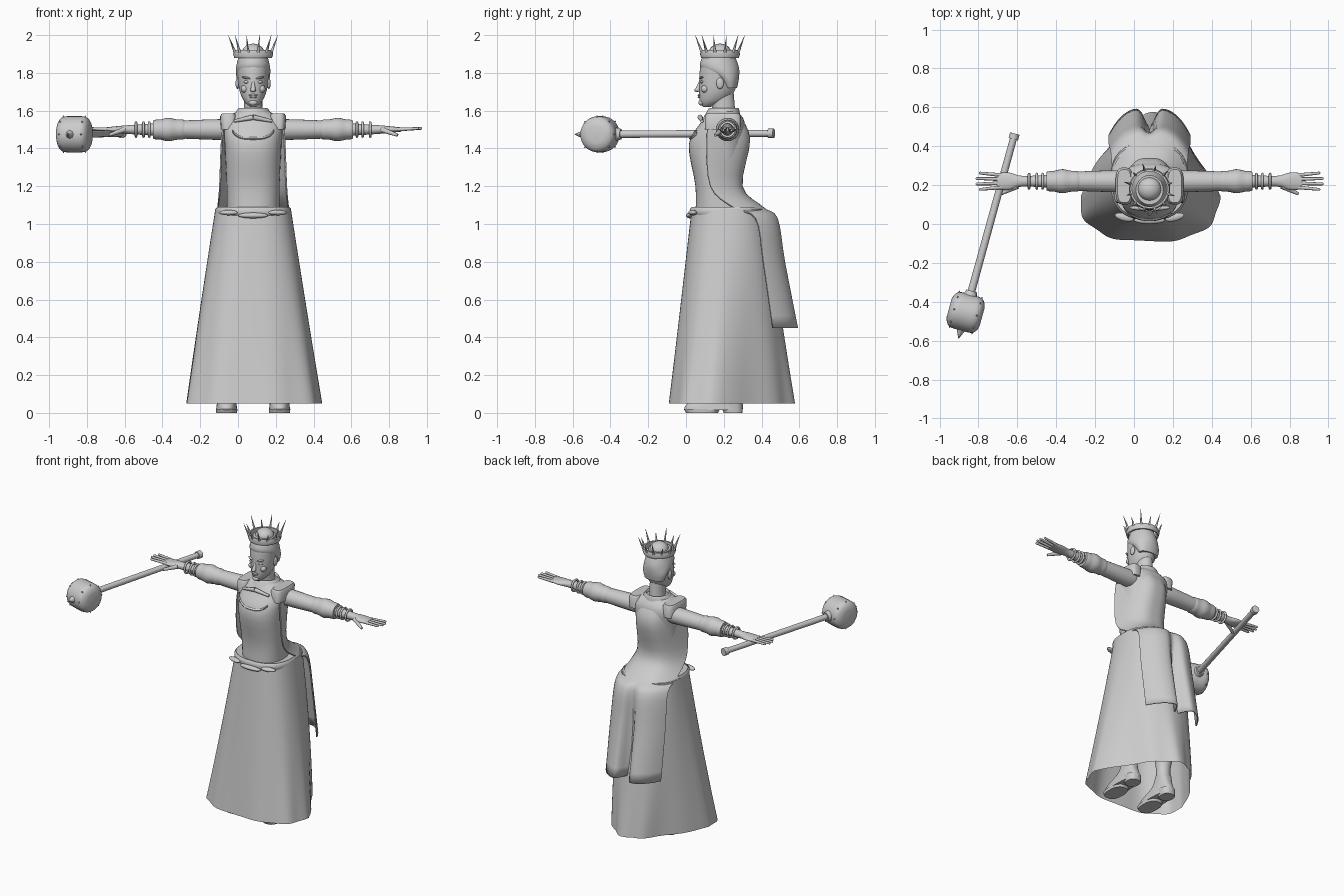
import bpy, bmesh, math
from math import sin, cos, pi, tau
from mathutils import Vector

cube = bpy.data.objects.get("Cube")
if cube:
    bpy.data.objects.remove(cube)

BODY_X = 0.08      # centre line of the figure
HEAD_Y = 0.18
ARM_Y, ARM_Z = 0.22, 1.5
WAIST_Z, HEM_Z = 1.08, 0.05
UP = Vector((0, 0, 1))
SIDES = (-1, 1)

grey = bpy.data.materials.new("light_grey")
grey.use_nodes = True
grey.diffuse_color = (0.6, 0.6, 0.6, 1)
grey.node_tree.nodes["Principled BSDF"].inputs["Base Color"].default_value = grey.diffuse_color


def finish(part, name):
    part.name = name
    part.data.materials.clear()
    part.data.materials.append(grey)
    bpy.ops.object.select_all(action='DESELECT')
    part.select_set(True)
    bpy.context.view_layer.objects.active = part
    bpy.ops.object.shade_smooth_by_angle(angle=math.radians(50))
    return part


def loft(name, rows, closed=True, caps=True):
    """Skin a list of equal-length point rows."""
    bm = bmesh.new()
    rows = [[bm.verts.new(point) for point in row] for row in rows]
    count = len(rows[0])
    for low, high in zip(rows, rows[1:]):
        for i in range(count if closed else count - 1):
            j = (i + 1) % count
            bm.faces.new((low[i], low[j], high[j], high[i]))
    if caps:
        bm.faces.new(rows[0])
        bm.faces.new(rows[-1])
    bmesh.ops.recalc_face_normals(bm, faces=bm.faces)
    mesh = bpy.data.meshes.new(name)
    bm.to_mesh(mesh)
    bm.free()
    part = bpy.data.objects.new(name, mesh)
    bpy.context.collection.objects.link(part)
    return finish(part, name)


def smooth(keys, steps=4):
    """Catmull-Rom interpolation through a few key tuples."""
    keys = [Vector(key) for key in keys]
    padded = [keys[0]] + keys + [keys[-1]]
    result = []
    for a, b, c, d in zip(padded, padded[1:], padded[2:], padded[3:]):
        for step in range(steps):
            t = step / steps
            tangent_b, tangent_c = (c - a) / 2, (d - b) / 2
            ease = t * t * (3 - 2 * t)
            result.append(b.lerp(c, ease) + tangent_b * t * (1 - t) ** 2 - tangent_c * t * t * (1 - t))
    return result + [keys[-1]]


def power(value, exponent):
    return math.copysign(abs(value) ** exponent, value)


def oval(z, half_width, front, back, x=BODY_X, count=40, middle=0.5, taper=0, square=1, fold=0):
    """Horizontal section between a front and a back y, with optional narrowed back and folds."""
    centre = front + (back - front) * middle
    points = []
    for i in range(count):
        angle = tau * i / count
        across, depth = power(cos(angle), square), power(sin(angle), square)
        wave = 1 + fold * sin(9 * angle + 1)
        reach = back - centre if depth > 0 else centre - front
        width = half_width * wave * (1 - taper * max(0, depth))
        points.append((x + across * width, centre + wave * depth * reach, z))
    return points


def ovals(name, keys, steps=4, caps=True, **options):
    rows = smooth(keys, steps) if steps > 1 else keys
    return loft(name, [oval(*row, **options) for row in rows], caps=caps)


def disc(centre, first, second, count=24):
    """Round section spanned by two radius vectors."""
    return [centre + first * cos(tau * i / count) + second * sin(tau * i / count)
            for i in range(count)]


def rod(name, start, end, radius, end_radius, sides=12):
    start, end = Vector(start), Vector(end)
    bpy.ops.mesh.primitive_cone_add(vertices=sides, radius1=radius, radius2=end_radius,
                                    depth=(end - start).length, location=(start + end) / 2)
    part = bpy.context.object
    part.rotation_euler = (end - start).to_track_quat('Z', 'Y').to_euler()
    return finish(part, name)


def ball(name, location, size, rotation=(0, 0, 0)):
    bpy.ops.mesh.primitive_uv_sphere_add(segments=20, ring_count=12, radius=1,
                                         location=location, rotation=rotation)
    bpy.context.object.scale = size
    return finish(bpy.context.object, name)


# Skirt: flares and gathers folds toward an open hem, narrowed at the back
skirt = [oval(WAIST_Z, 0.13, 0.06, 0.33, count=96)]
for step in range(13):
    t = step / 12
    skirt.append(oval(WAIST_Z + (HEM_Z - WAIST_Z) * t, 0.2 + 0.16 * t, 0.03 - 0.12 * t,
                      0.42 + 0.15 * t, count=96, middle=0.5 - 0.15 * t, taper=0.55 * t,
                      square=0.8, fold=0.02 * t * t))
loft("skirt", skirt, caps=False)

# Waistband with a front buckle and side clasps
ovals("waistband", [(1.04, 0.19, 0.03, 0.4), (1.05, 0.2, 0.02, 0.41), (WAIST_Z, 0.2, 0.02, 0.41),
                    (1.09, 0.19, 0.03, 0.4)], steps=1, caps=False, square=0.8)
ball("buckle", (BODY_X, 0.02, 1.045), (0.08, 0.02, 0.015))
for side in SIDES:
    ball("waist_clasp", (BODY_X + side * 0.13, 0.035, 1.06), (0.05, 0.02, 0.014), (0, 0, side / 4))

# Bodice with a curved neckline
ovals("bodice", [(1.05, 0.14, 0.05, 0.34), (1.2, 0.14, 0.05, 0.28), (1.42, 0.15, 0.015, 0.31),
                 (1.54, 0.155, 0.08, 0.31), (1.6, 0.08, 0.12, 0.27)], square=0.85)
neckline = []
for row in range(5):
    bulge = 0.01 * sin(pi * row / 4)
    neckline.append([(BODY_X + 0.11 * u, 0.025 - bulge + 0.035 * u * u, 1.46 - row / 250 + 0.04 * u ** 4)
                     for u in (i / 8 - 1 for i in range(17))])
loft("neckline_trim", neckline, closed=False, caps=False)

# Back drape: waistcoat, bustle and two hanging lobes; keys are z, half width, edge, back, notch
drape = []
for z, half_width, edge, back, notch in smooth([
        (1.58, 0.15, 0.13, 0.28, 0), (1.45, 0.17, 0.11, 0.34, 0), (1.2, 0.18, 0.13, 0.3, 0),
        (1.09, 0.19, 0.25, 0.41, 0), (1.03, 0.2, 0.37, 0.49, 0.2), (0.8, 0.21, 0.41, 0.53, 0.5),
        (0.45, 0.21, 0.46, 0.6, 0.7)]):
    row = []
    for i in range(-24, 25):
        u = sin(pi * i / 48)
        lobe = 1 - abs(u) ** 3 - notch * math.exp(-(u * 6) ** 2)
        row.append((BODY_X + half_width * u, edge + (back - edge) * lobe, z))
    drape.append(row)
cloth = loft("back_drape", drape, closed=False, caps=False)
cloth.modifiers.new("thickness", 'SOLIDIFY').thickness = 0.008

# Shoulder straps, collar and neck
for side in SIDES:
    ovals("shoulder_strap", [(ARM_Z, 0.04, 0.1, 0.29), (1.57, 0.045, 0.1, 0.29),
                             (1.585, 0.035, 0.11, 0.28)],
          steps=1, x=BODY_X + side * 0.13, square=0.6)
    rod("collar_tie", (BODY_X, 0.075, 1.565), (BODY_X + side * 0.1, 0.085, 1.545), 0.014, 0.008)
ovals("neck", [(1.56, 0.07, 0.14, 0.26), (1.6, 0.05, 0.14, 0.26), (1.72, 0.05, 0.12, 0.25)])
ovals("collar", [(1.56, 0.11, 0.09, 0.29), (1.61, 0.08, 0.12, 0.28), (1.61, 0.07, 0.13, 0.27),
                 (1.58, 0.06, 0.14, 0.26)], caps=False)

# Head and hair
ovals("head", [(1.62, 0.015, 0.09, 0.13), (1.65, 0.048, 0.073, 0.21), (1.71, 0.073, 0.07, 0.26),
               (1.8, 0.083, 0.072, 0.274), (1.86, 0.08, 0.085, 0.265), (1.92, 0.03, 0.14, 0.21)])
ovals("hair", [(1.72, 0.07, 0.2, 0.27), (1.77, 0.087, 0.16, 0.28), (1.83, 0.09, 0.075, 0.28),
               (1.91, 0.07, 0.1, 0.25)])

# Face
rod("nose", (BODY_X, 0.076, 1.755), (BODY_X, 0.06, 1.705), 0.006, 0.015)
ball("nose_tip", (BODY_X, 0.058, 1.708), (0.012, 0.014, 0.01))
ball("upper_lip", (BODY_X, 0.07, 1.682), (0.024, 0.008, 0.006))
ball("lower_lip", (BODY_X, 0.07, 1.672), (0.02, 0.008, 0.006))
ball("chin", (BODY_X, 0.082, 1.642), (0.023, 0.016, 0.015))
for side in SIDES:
    ball("eye", (BODY_X + side * 0.034, 0.084, 1.752), (0.017, 0.01, 0.008))
    ball("brow", (BODY_X + side * 0.037, 0.08, 1.774), (0.024, 0.01, 0.006), (0, -side / 5, side / 3))
    ball("cheek", (BODY_X + side * 0.045, 0.1, 1.715), (0.02, 0.02, 0.02))
    ball("ear", (BODY_X + side * 0.083, HEAD_Y, 1.745), (0.01, 0.02, 0.03))

# Crown band with alternating tall and short outward spikes
crown = []
for z, radius in ((1.88, 0.09), (1.88, 0.1), (1.9, 0.106), (1.92, 0.1), (1.92, 0.09), (1.88, 0.09)):
    crown.append(oval(z, radius, HEAD_Y - radius, HEAD_Y + radius))
loft("crown_band", crown, caps=False)
ball("crown_cap", (BODY_X, HEAD_Y, 1.905), (0.06, 0.06, 0.05))
for i in range(12):
    angle = tau * (i + 0.5) / 12
    outward = Vector((cos(angle), sin(angle), 0))
    base = Vector((BODY_X, HEAD_Y, 1.91)) + outward / 10
    length = 0.09 if i % 2 else 0.055
    rod("crown_spike", base, base + (UP + outward * 0.4) * length, 0.008, 0.0006, 8)


def sleeve(name, side, keys):
    """Loft along the arm; keys are distance from the centre line, depth radius, height radius."""
    loft(name, [disc(Vector((BODY_X + side * along, ARM_Y, ARM_Z)), Vector((0, depth, 0)), UP * height)
                for along, depth, height in keys])


# Arms and hands, mirrored about the centre line
for side in SIDES:
    sleeve("upper_sleeve", side, smooth([(0.1, 0.05, 0.05), (0.17, 0.056, 0.055),
                                         (0.37, 0.05, 0.048)]))
    puff = []
    for i in range(13):
        radius = 0.045 + 0.014 * sin(pi * i / 12) ** 0.5 + 0.003 * cos(i)
        puff.append((0.36 + 0.17 * i / 12, radius, radius))
    sleeve("puffed_cuff", side, puff)
    sleeve("forearm_and_palm", side, smooth([(0.5, 0.035, 0.034), (0.65, 0.027, 0.024),
                                             (0.72, 0.044, 0.018), (0.785, 0.042, 0.011)]))
    for along in (0.55, 0.58, 0.62):
        bpy.ops.mesh.primitive_torus_add(major_segments=32, minor_segments=8, major_radius=0.037,
                                         minor_radius=0.007, rotation=(0, pi / 2, 0),
                                         location=(BODY_X + side * along, ARM_Y, ARM_Z))
        finish(bpy.context.object, "bracelet")
    for k in (-1.5, -0.5, 0.5, 1.5):
        knuckle = Vector((BODY_X + side * 0.765, ARM_Y + k * 0.021, ARM_Z))
        tip = knuckle + Vector((side * (0.125 - k * k / 120), k * 0.007, 0.006))
        rod("finger", knuckle, tip, 0.01, 0.007)
        ball("fingertip", tip, (0.007, 0.007, 0.007))
    rod("thumb", (BODY_X + side * 0.68, 0.195, ARM_Z), (BODY_X + side * 0.765, 0.155, 1.47), 0.015, 0.008)

# Mace: handle, pommel, barrel head and spikes
grip, hub = Vector((-0.613, 0.465, 1.48)), Vector((-0.866, -0.455, 1.475))
along = (hub - grip).normalized()
axle = along.cross(UP).normalized()
rod("mace_handle", grip, hub, 0.018, 0.02, 16)
rod("mace_pommel", grip, grip + along * 0.03, 0.025, 0.025, 16)
rod("mace_collar", hub - along * 0.115, hub - along * 0.07, 0.028, 0.04, 16)
barrel = []
for i in range(-8, 9):
    u = sin(pi * i / 16)
    radius = 0.096 * (1 - 0.75 * u ** 6) ** 0.5
    barrel.append(disc(hub + axle * u * 0.088, along * radius, UP * radius, 32))
loft("mace_head", barrel)
rod("mace_tip", hub + along * 0.08, hub + along * 0.14, 0.028, 0.001, 8)
for offset in (-0.06, 0.06):
    for ray in disc(Vector(), along, UP, 8):
        rod("mace_stud", hub + axle * offset + ray * 0.07, hub + axle * offset + ray / 10, 0.014, 0.001, 8)

# Legs and boots under the skirt
for side in SIDES:
    foot_x = BODY_X + side * 0.14
    ovals("leg", [(0.04, 0.05, 0.17, 0.27), (0.2, 0.045, 0.17, 0.26), (0.36, 0.06, 0.16, 0.28),
                  (0.9, 0.07, 0.14, 0.28)], x=foot_x)
    ovals("sole", [(0, 0.055, 0, 0.17), (0.02, 0.057, -0.01, 0.18)], steps=1, x=foot_x, square=0.8)
    ovals("heel", [(0, 0.045, 0.2, 0.3), (HEM_Z, 0.05, 0.18, 0.3)], steps=1, x=foot_x, square=0.8)
    ovals("boot", [(0.015, 0.056, -0.01, 0.3), (0.05, 0.052, 0.01, 0.3), (0.1, 0.047, 0.13, 0.28),
                   (0.16, 0.046, 0.165, 0.265)], x=foot_x, square=0.8)
